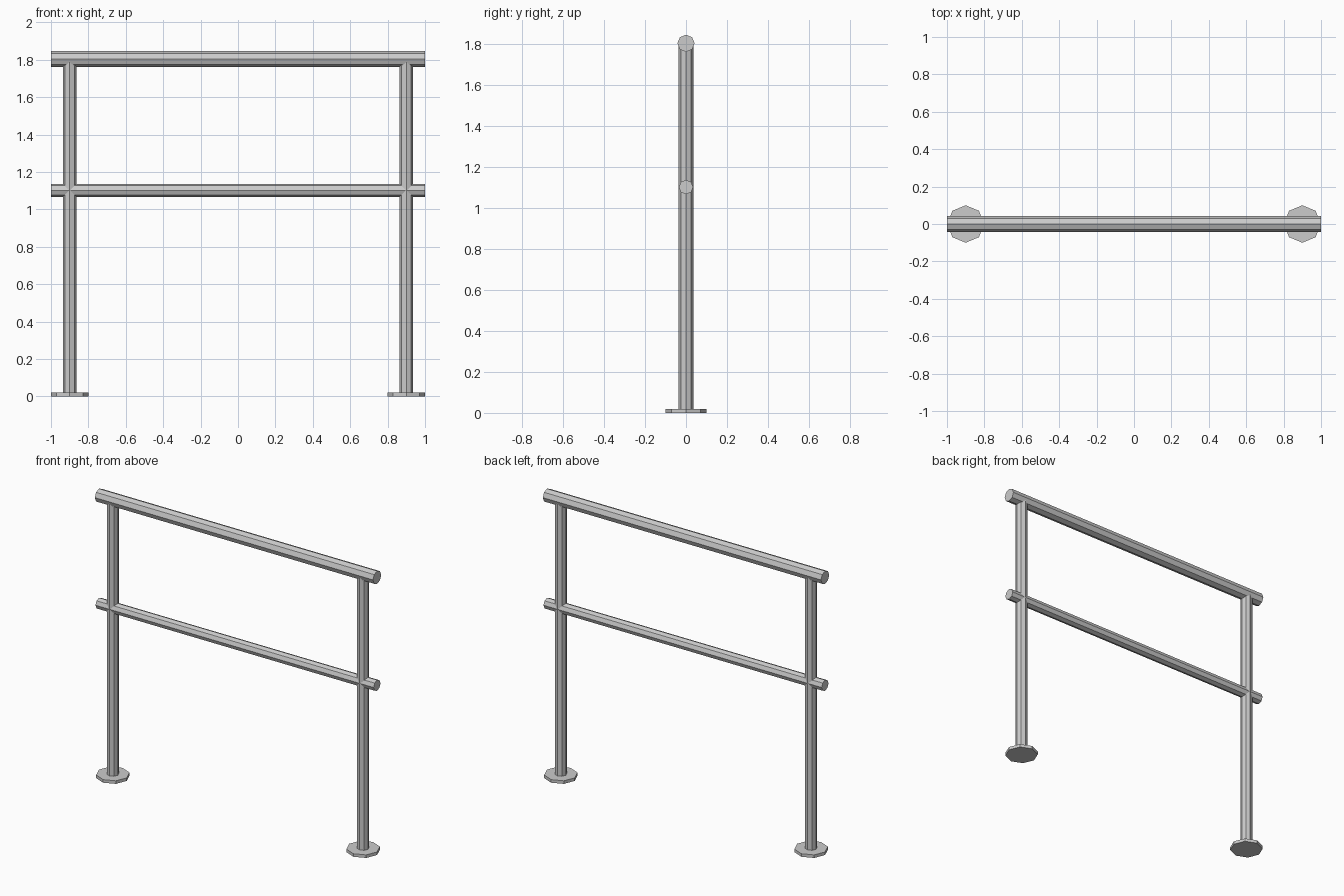
import bpy
from math import pi

if "Cube" in bpy.data.objects:
    bpy.data.objects.remove(bpy.data.objects["Cube"])

SIDES = 8


def tube(name, radius, length, centre, along_x=False):
    """Flat-shaded octagonal bar, upright or lying along x, corners on the axes."""
    bpy.ops.mesh.primitive_cylinder_add(
        vertices=SIDES, radius=radius, depth=length, location=centre,
        rotation=(0, pi / 2 if along_x else 0, 0))
    obj = bpy.context.object
    obj.name = name
    return obj


# Horizontal rails
tube("top_rail", 0.042, 2.0, (0, 0, 1.804), along_x=True)
tube("middle_rail", 0.035, 2.0, (0, 0, 1.102), along_x=True)

# Posts with their floor plates
for side, x in (("left", -0.9), ("right", 0.9)):
    tube(side + "_base_plate", 0.1, 0.02, (x, 0, 0.01))
    tube(side + "_post", 0.036, 1.784, (x, 0, 0.912))
